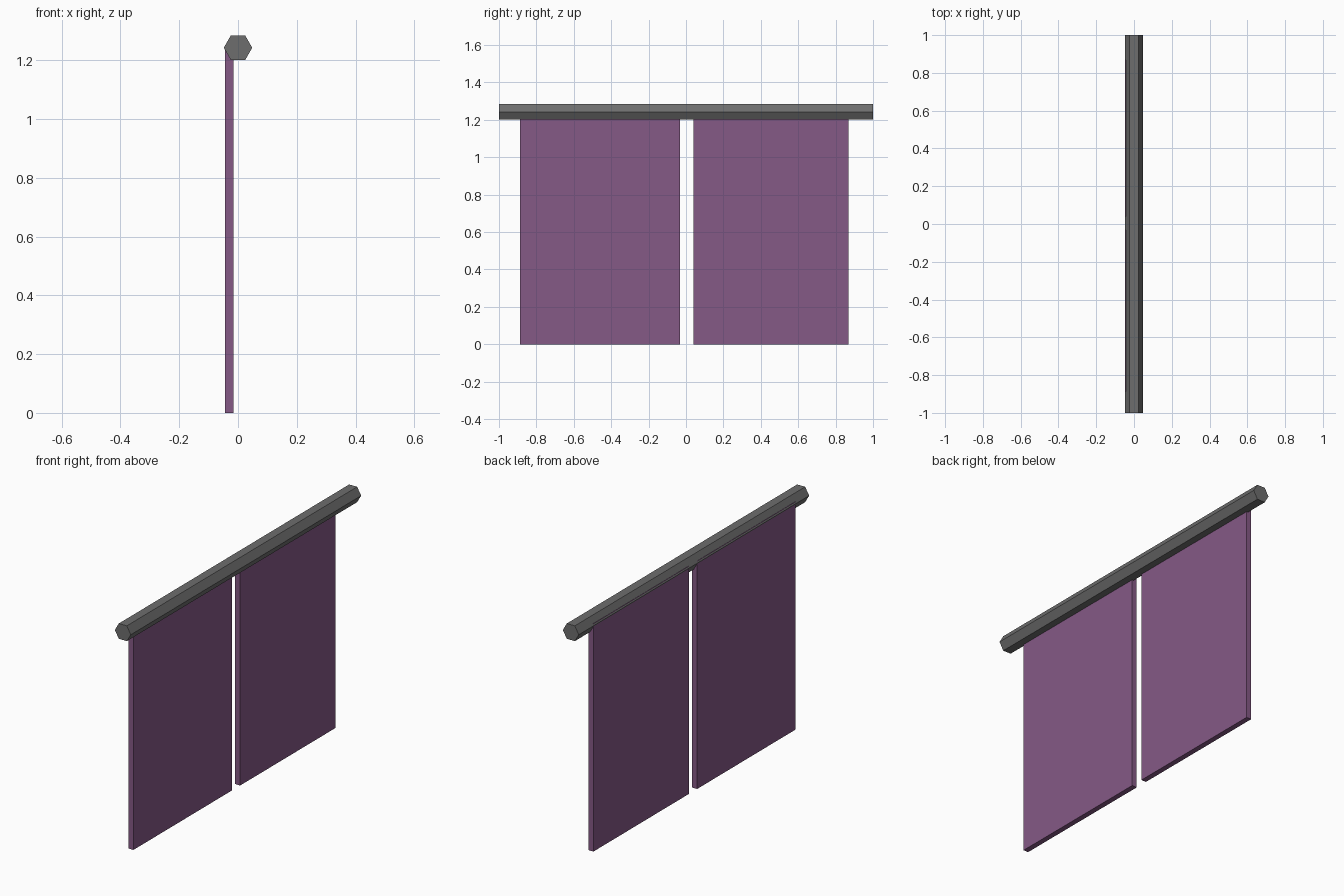
import bpy, bmesh, math

if "Cube" in bpy.data.objects:
    bpy.data.objects.remove(bpy.data.objects["Cube"])


def material(name, rgb):
    m = bpy.data.materials.new(name)
    m.diffuse_color = (*rgb, 1.0)
    m.use_nodes = True
    m.node_tree.nodes["Principled BSDF"].inputs["Base Color"].default_value = m.diffuse_color
    return m


def extrude_profile(name, points, y0, y1, mat):
    """Solid made by extruding an x-z profile along y."""
    bm = bmesh.new()
    face = bm.faces.new([bm.verts.new((x, y0, z)) for x, z in points])
    out = bmesh.ops.extrude_face_region(bm, geom=[face], use_keep_orig=True)
    for v in out["geom"]:
        if isinstance(v, bmesh.types.BMVert):
            v.co.y = y1
    bmesh.ops.recalc_face_normals(bm, faces=bm.faces[:])
    mesh = bpy.data.meshes.new(name)
    bm.to_mesh(mesh)
    bm.free()
    mesh.materials.append(mat)
    obj = bpy.data.objects.new(name, mesh)
    bpy.context.collection.objects.link(obj)
    return obj


rod_grey = material("rod grey", (0.155, 0.155, 0.155))
cloth_purple = material("cloth purple", (0.235, 0.1, 0.24))

# Hexagonal rod along y, flat side up
R, ZC = 0.0485, 1.243
hexagon = [(R * math.cos(math.radians(60 * i)), ZC + R * math.sin(math.radians(60 * i)))
           for i in range(6)]
extrude_profile("curtain_rod", hexagon, -1.0, 1.0, rod_grey)

# Two thin hanging panels, tops buried in the rod
X0, X1, TOP = -0.045, -0.015, 1.252
panel = [(X0, 0), (X1, 0), (X1, TOP), (X0, TOP)]
for name, y0, y1 in (("curtain_panel_front", -0.887, -0.032),
                     ("curtain_panel_back", 0.04, 0.868)):
    extrude_profile(name, panel, y0, y1, cloth_purple)
